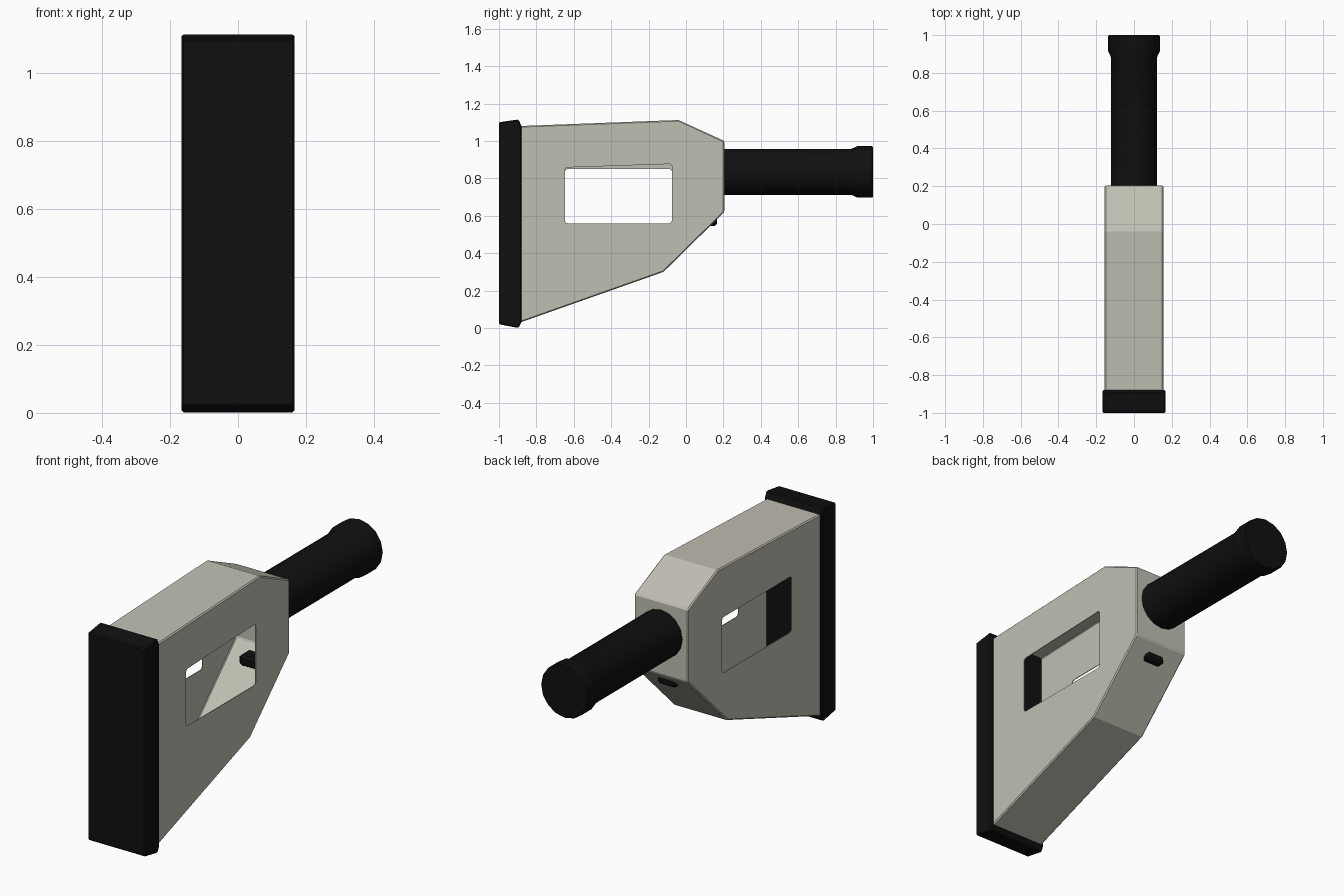
import bpy, bmesh, math
from mathutils import Matrix

cube = bpy.data.objects.get("Cube")
if cube:
    bpy.data.objects.remove(cube, do_unlink=True)


def material(name, rgb, rough):
    m = bpy.data.materials.new(name)
    m.use_nodes = True
    m.diffuse_color = (*rgb, 1)
    bsdf = m.node_tree.nodes["Principled BSDF"]
    bsdf.inputs["Base Color"].default_value = (*rgb, 1)
    bsdf.inputs["Roughness"].default_value = rough
    return m


GREY = material("warm grey", (0.53, 0.52, 0.45), 0.6)
BLACK = material("black", (0.005, 0.005, 0.005), 0.7)


def add_object(name, bm, mat):
    mesh = bpy.data.meshes.new(name)
    bm.to_mesh(mesh)
    bm.free()
    mesh.materials.append(mat)
    ob = bpy.data.objects.new(name, mesh)
    bpy.context.collection.objects.link(ob)
    return ob


def prism(name, profile, x0, x1, mat, open_front=False):
    """Extrude a (y, z) profile along x."""
    bm = bmesh.new()
    face = bm.faces.new([bm.verts.new((x0, y, z)) for y, z in profile])
    ext = bmesh.ops.extrude_face_region(bm, geom=[face])
    moved = [g for g in ext["geom"] if isinstance(g, bmesh.types.BMVert)]
    bmesh.ops.translate(bm, verts=moved, vec=(x1 - x0, 0, 0))
    bmesh.ops.recalc_face_normals(bm, faces=bm.faces)
    if open_front:
        front = [f for f in bm.faces if f.normal.y < -0.99]
        bmesh.ops.delete(bm, geom=front, context="FACES")
    return add_object(name, bm, mat)


def bevel(ob, width, segments=1):
    mod = ob.modifiers.new("Bevel", "BEVEL")
    mod.width = width
    mod.segments = segments
    mod.limit_method = "ANGLE"
    mod.angle_limit = math.radians(40)
    return ob


def apply_modifiers(ob):
    bpy.context.view_layer.update()
    graph = bpy.context.evaluated_depsgraph_get()
    mesh = bpy.data.meshes.new_from_object(ob.evaluated_get(graph))
    ob.modifiers.clear()
    ob.data = mesh


# Hollow body shell, open where the front pad closes it
body = prism("body_shell", [(-0.885, 0.03), (-0.885, 1.08), (-0.04, 1.112), (0.205, 1.0),
                            (0.205, 0.62), (-0.12, 0.30)], -0.155, 0.155, GREY, open_front=True)
bevel(body, 0.006)
shell = body.modifiers.new("Shell", "SOLIDIFY")
shell.thickness = 0.004
shell.offset = -1

# Window openings in both side walls
cutters = []
for side, front_top, back_top in ((1, 0.858, 0.877), (-1, 0.85, 0.85)):
    outline = [(-0.648, 0.56), (-0.648, front_top), (-0.075, back_top), (-0.075, 0.56)]
    cutter = prism("window_cutter", outline, side * 0.1, side * 0.2, GREY)
    cutter.hide_render = True
    bevel(cutter, 0.014, 2)
    cut = body.modifiers.new("Window", "BOOLEAN")
    cut.operation = "DIFFERENCE"
    cut.solver = "EXACT"
    cut.object = cutter
    cutters.append(cutter)
apply_modifiers(body)
for cutter in cutters:
    bpy.data.objects.remove(cutter, do_unlink=True)

# Front pad
pad = prism("front_pad", [(-1, 0.02), (-1, 1.10), (-0.895, 1.115), (-0.88, 1.08),
                          (-0.88, 0.03), (-0.895, 0)], -0.166, 0.166, BLACK)
bevel(pad, 0.006)
apply_modifiers(pad)

# Small trigger through the lower slope
trigger = prism("trigger", [(0.08, 0.545), (0.08, 0.60), (0.165, 0.60), (0.165, 0.545)],
                -0.055, 0.055, BLACK)
bevel(trigger, 0.012)
apply_modifiers(trigger)

# Round handle with a flared end, lathed along y
bm = bmesh.new()
profile = [(0, 0.195), (0.123, 0.195), (0.123, 0.885), (0.137, 0.915),
           (0.137, 0.995), (0.132, 1.0), (0, 1.0)]
verts = [bm.verts.new((r, y, 0)) for r, y in profile]
edges = [bm.edges.new(pair) for pair in zip(verts, verts[1:])]
bmesh.ops.spin(bm, geom=verts + edges, cent=(0, 0, 0), axis=(0, 1, 0),
               angle=math.tau, steps=16, use_duplicate=False)
bmesh.ops.remove_doubles(bm, verts=bm.verts, dist=0.0005)
bmesh.ops.recalc_face_normals(bm, faces=bm.faces)
bmesh.ops.transform(bm, verts=bm.verts, matrix=Matrix.Translation((0, 0, 0.835)))
handle = add_object("handle", bm, BLACK)

# Smooth the round part only
bpy.ops.object.select_all(action="DESELECT")
handle.select_set(True)
bpy.context.view_layer.objects.active = handle
bpy.ops.object.shade_smooth_by_angle(angle=math.radians(30))
